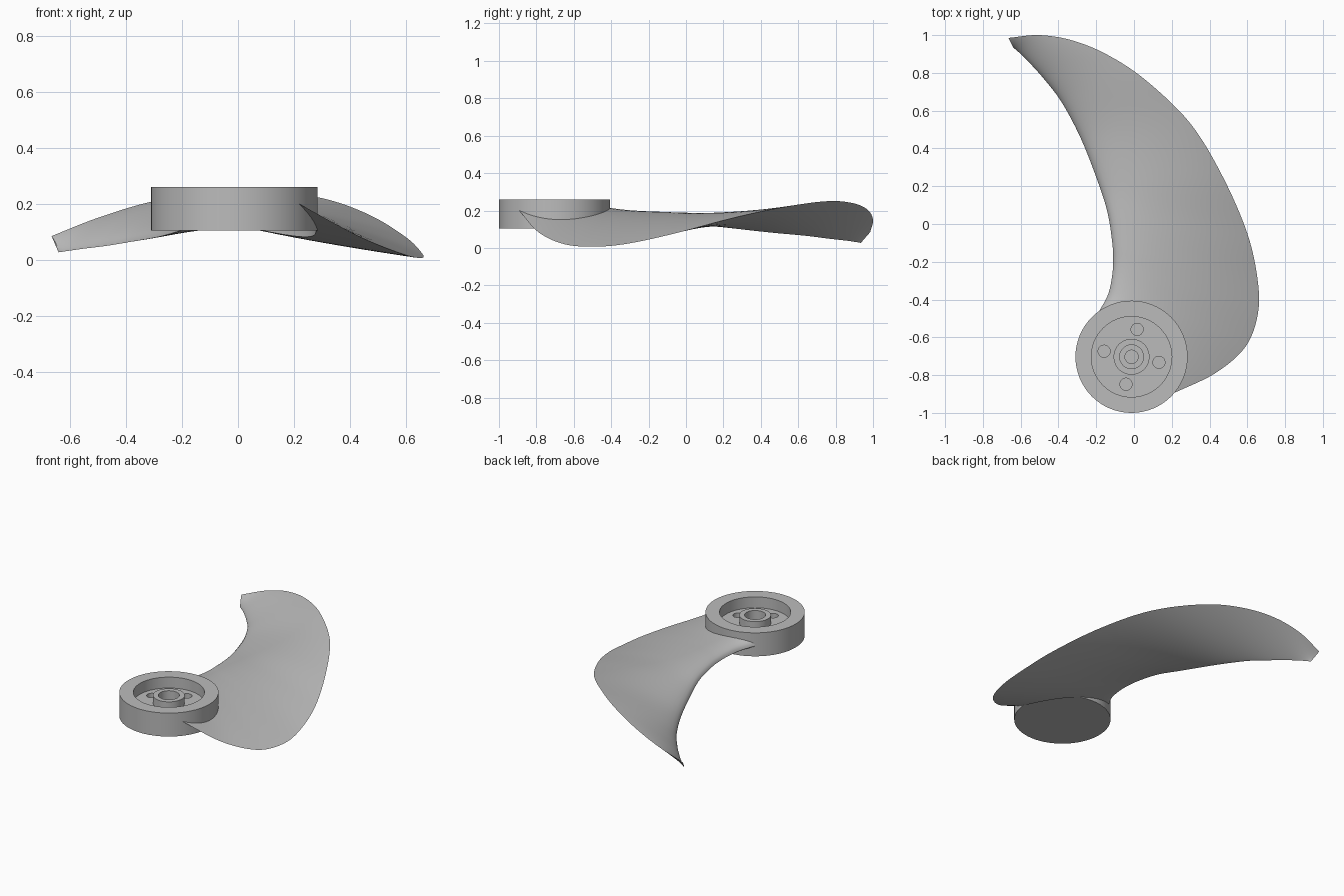
import bpy, bmesh, math
from mathutils import Vector

cube = bpy.data.objects.get("Cube")
if cube:
    bpy.data.objects.remove(cube, do_unlink=True)

HUB = Vector((-0.013, -0.703, 0))
HUB_RADIUS = 0.297

grey = bpy.data.materials.new("plain grey")
grey.use_nodes = True
grey.diffuse_color = (0.5, 0.5, 0.5, 1)
grey.node_tree.nodes["Principled BSDF"].inputs["Base Color"].default_value = (0.5, 0.5, 0.5, 1)


def make_object(name, bm):
    bmesh.ops.recalc_face_normals(bm, faces=bm.faces)
    mesh = bpy.data.meshes.new(name)
    bm.to_mesh(mesh)
    bm.free()
    obj = bpy.data.objects.new(name, mesh)
    bpy.context.collection.objects.link(obj)
    mesh.materials.append(grey)
    return obj


def activate(obj):
    bpy.ops.object.select_all(action='DESELECT')
    obj.select_set(True)
    bpy.context.view_layer.objects.active = obj


def lathe(name, profile, center, segments=64):
    """Spin a radius/height profile around a vertical axis."""
    bm = bmesh.new()
    verts = [bm.verts.new(center + Vector((r, 0, z))) for r, z in profile]
    edges = [bm.edges.new(pair) for pair in zip(verts, verts[1:])]
    bmesh.ops.spin(bm, geom=verts + edges, cent=center, axis=(0, 0, 1),
                   angle=math.tau, steps=segments, use_duplicate=False)
    bmesh.ops.remove_doubles(bm, verts=bm.verts, dist=0.0001)
    return make_object(name, bm)


def cut(obj, cutter):
    """Subtract the cutter from the object and discard it."""
    cutter.hide_render = True
    activate(obj)
    mod = obj.modifiers.new("cut", 'BOOLEAN')
    mod.operation = 'DIFFERENCE'
    mod.solver = 'EXACT'
    mod.object = cutter
    bpy.ops.object.modifier_apply(modifier=mod.name)
    bpy.data.objects.remove(cutter, do_unlink=True)


def rod(name, center, radius, low, high, segments=32):
    return lathe(name, [(0, low), (radius, low), (radius, high), (0, high)], center, segments)


def smooth_path(points, steps):
    """Catmull-Rom curve through the points."""
    pts = [Vector(p) for p in points]
    pts = [2 * pts[0] - pts[1]] + pts + [2 * pts[-1] - pts[-2]]
    result = []
    for a, b, c, d in zip(pts, pts[1:], pts[2:], pts[3:]):
        for k in range(steps):
            t = k / steps
            result.append(0.5 * (2 * b + (c - a) * t + (2 * a - 5 * b + 4 * c - d) * t ** 2
                                 + (3 * b - a - 3 * c + d) * t ** 3))
    return result + [pts[-2]]


# Hub: rim, recess, central boss and stepped bore
hub = lathe("hub", [(0, .105), (HUB_RADIUS, .105), (HUB_RADIUS, .26), (.213, .26),
                    (.213, .188), (.095, .188), (.095, .24), (.063, .24),
                    (.063, .15), (.035, .15), (.035, .125), (0, .125)], HUB)

# Four bolt holes in the recess floor
for i in range(4):
    angle = math.radians(78.5 + 90 * i)
    spot = HUB + 0.148 * Vector((math.cos(angle), math.sin(angle), 0))
    cut(hub, rod("hole_cutter", spot, .032, .14, .22))

# Blade: matching points along the outer and inner edges, root to tip
outer = [(.20, -.90, .21), (.43, -.79, .085), (.59, -.65, .02), (.655, -.48, .007),
         (.655, -.3, .025), (.6, -.05, .08), (.47, .25, .16), (.3, .53, .22),
         (.07, .755, .25), (-.13, .89, .24), (-.32, .97, .205), (-.5, 1, .15),
         (-.665, .985, .085)]
inner = [(-.19, -.47, .175), (-.14, -.38, .165), (-.118, -.29, .16), (-.11, -.2, .155),
         (-.115, -.1, .15), (-.14, .06, .135), (-.19, .22, .11), (-.28, .45, .083),
         (-.38, .64, .065), (-.47, .76, .05), (-.55, .85, .04), (-.6, .9, .033),
         (-.64, .935, .027)]
STEPS, ACROSS = 6, 20
rails = list(zip(smooth_path(inner, STEPS), smooth_path(outer, STEPS)))

bm = bmesh.new()
rings = []
for n, (a, b) in enumerate(rails):
    u = n / (len(rails) - 1)
    fade = 1 - 0.88 * u ** 2
    ring = []
    # over the top from inner to outer edge, then back along the underside
    for k in range(2 * ACROSS):
        top = k <= ACROSS
        w = (k if top else 2 * ACROSS - k) / ACROSS
        s = (1 - math.cos(math.pi * w)) / 2
        bulge = 2.6 * math.sqrt(s) * (1 - s) * fade
        p = a.lerp(b, s)
        p.z += bulge * (.08 if top else -.02 * (1 - u))
        ring.append(bm.verts.new(p))
    rings.append(ring)
for r, q in zip(rings, rings[1:]):
    for k in range(len(r)):
        j = (k + 1) % len(r)
        bm.faces.new((r[k], r[j], q[j], q[k]))
bm.faces.new(rings[0])
bm.faces.new(rings[-1])
blade = make_object("blade", bm)

# Trim the blade root to the hub wall
cut(blade, rod("root_cutter", HUB, HUB_RADIUS - .006, -.2, .5, 64))

for obj in (hub, blade):
    activate(obj)
    bpy.ops.object.shade_smooth_by_angle(angle=math.radians(35))
